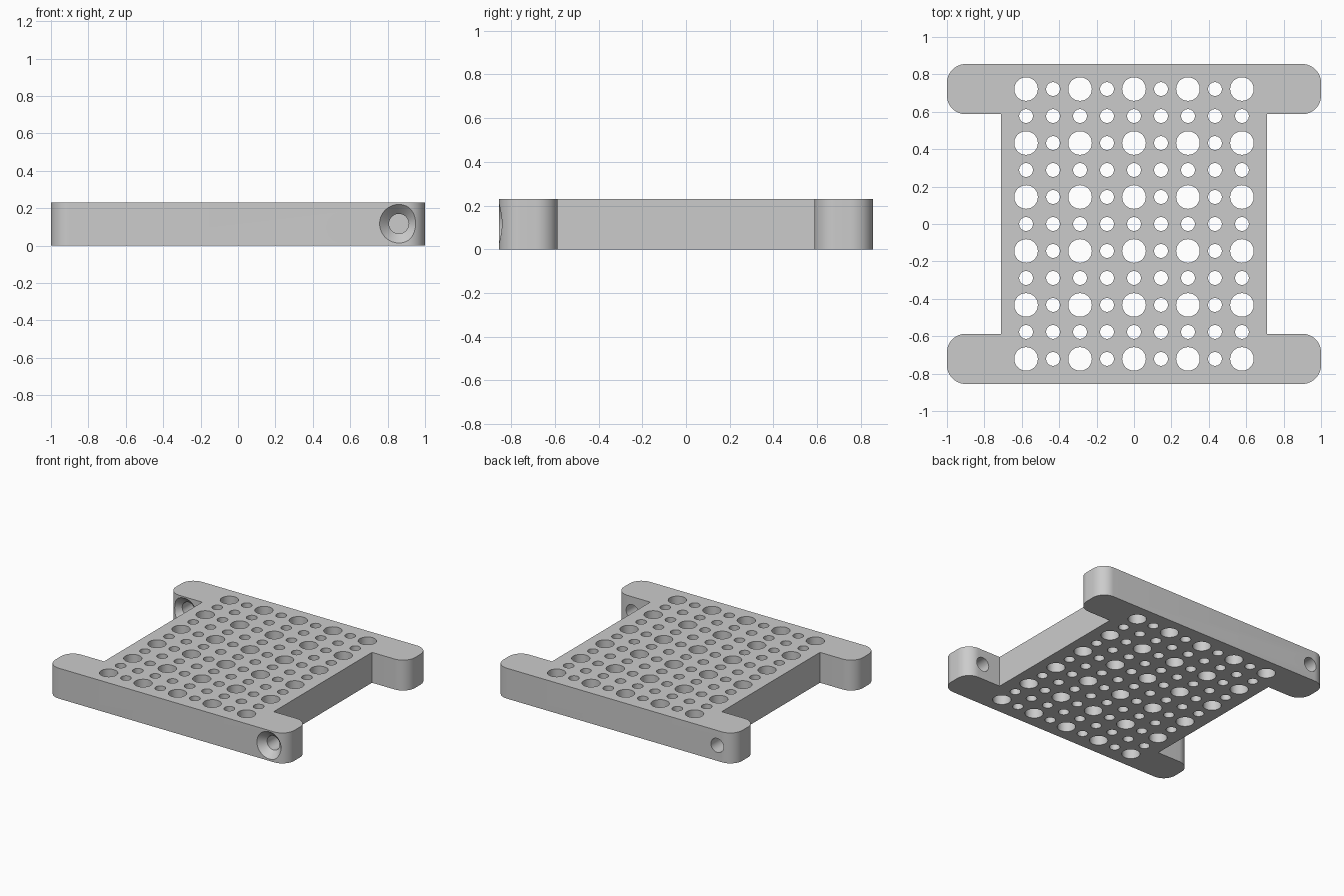
import bpy, bmesh, math
from mathutils import Matrix, Vector

HEIGHT = 0.23
HALF_X, HALF_Y = 1.0, 0.855      # outer reach of the end bars
PLATE_X, BAR_Y = 0.71, 0.587     # plate edge and inner face of the bars
CORNER = 0.1
PITCH = 0.1443

cube = bpy.data.objects.get("Cube")
if cube:
    bpy.data.objects.remove(cube, do_unlink=True)


def new_object(name, bm):
    bmesh.ops.recalc_face_normals(bm, faces=bm.faces)
    mesh = bpy.data.meshes.new(name)
    bm.to_mesh(mesh)
    bm.free()
    obj = bpy.data.objects.new(name, mesh)
    bpy.context.collection.objects.link(obj)
    return obj


def rounded(cx, cy, start, steps=12):
    """Quarter arc running counter-clockwise from the start angle."""
    angles = [start + math.pi / 2 * i / steps for i in range(steps + 1)]
    return [(cx + CORNER * math.cos(a), cy + CORNER * math.sin(a)) for a in angles]


# Plate with two wide end bars, as one extruded outline
half = [(PLATE_X, BAR_Y)]
half += rounded(HALF_X - CORNER, BAR_Y + CORNER, -math.pi / 2)
half += rounded(HALF_X - CORNER, HALF_Y - CORNER, 0)
back = half + [(-x, y) for x, y in reversed(half)]
outline = back + [(-x, -y) for x, y in back]

bm = bmesh.new()
base = bm.faces.new([bm.verts.new((x, y, 0)) for x, y in outline])
top = bmesh.ops.extrude_face_region(bm, geom=[base])["geom"]
bmesh.ops.translate(bm, vec=(0, 0, HEIGHT),
                    verts=[v for v in top if isinstance(v, bmesh.types.BMVert)])
body = new_object("perforated_mounting_plate", bm)

# Grid of large and small through holes
bm = bmesh.new()
for i in range(-4, 5):
    for j in range(-5, 6):
        large = i % 2 == 0 and j % 2 == 1
        radius = 0.063 if large else 0.037
        bmesh.ops.create_cone(
            bm, cap_ends=True, segments=40 if large else 28,
            radius1=radius, radius2=radius, depth=HEIGHT * 2,
            matrix=Matrix.Translation((i * PITCH, j * PITCH, HEIGHT / 2)))


# Countersunk screw holes, opening towards the front
def screw_cutter(x, y_open, segments=40):
    profile = [(-0.01, 0.113), (0.05, 0.053), (0.3, 0.053)]
    rings = []
    for depth, r in profile:
        angles = [math.tau * k / segments for k in range(segments)]
        rings.append([bm.verts.new((x + r * math.cos(a), y_open + depth,
                                    0.117 + r * math.sin(a))) for a in angles])
    for a, b in zip(rings, rings[1:]):
        for k in range(segments):
            n = (k + 1) % segments
            bm.faces.new((a[k], a[n], b[n], b[k]))
    bm.faces.new(rings[0])
    bm.faces.new(rings[-1])


screw_cutter(0.86, -HALF_Y)
screw_cutter(-0.86, BAR_Y)
cutter = new_object("hole_cutter", bm)
cutter.hide_render = True

# Cut every hole in one pass
mod = body.modifiers.new("holes", "BOOLEAN")
mod.operation = "DIFFERENCE"
mod.solver = "EXACT"
mod.object = cutter
bpy.ops.object.select_all(action="DESELECT")
body.select_set(True)
bpy.context.view_layer.objects.active = body
bpy.ops.object.modifier_apply(modifier=mod.name)
bpy.data.objects.remove(cutter, do_unlink=True)

# Single grey finish
grey = bpy.data.materials.new("plain_grey")
grey.use_nodes = True
colour = (0.6, 0.6, 0.6, 1)
grey.diffuse_color = colour
grey.node_tree.nodes["Principled BSDF"].inputs["Base Color"].default_value = colour
body.data.materials.clear()
body.data.materials.append(grey)
bpy.ops.object.shade_smooth_by_angle(angle=math.radians(30))
